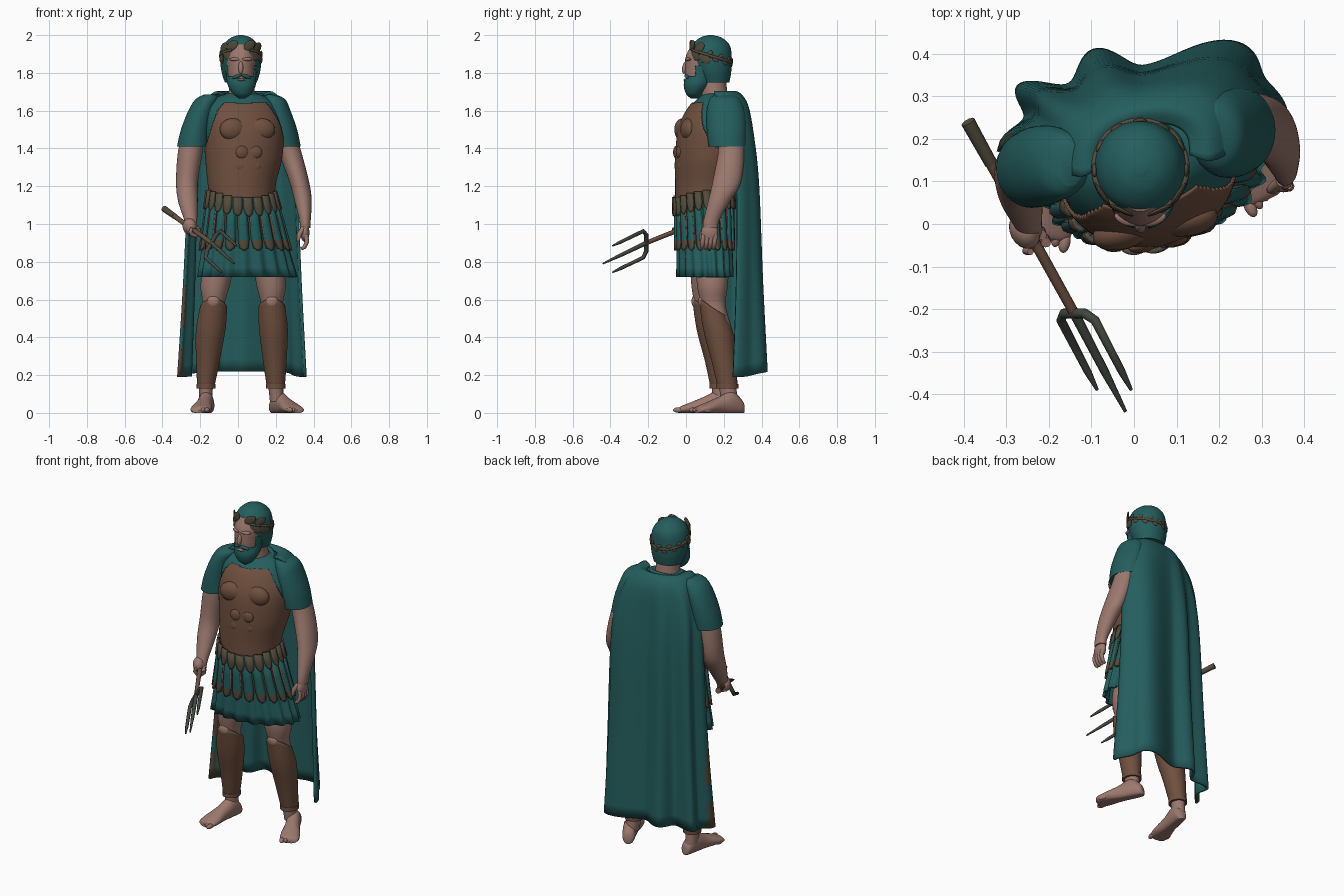
import bpy, bmesh, math
from math import sin, cos, pi
from mathutils import Vector, Matrix

cube = bpy.data.objects.get("Cube")
if cube:
    bpy.data.objects.remove(cube)


def material(name, r, g, b):
    m = bpy.data.materials.new(name)
    m.use_nodes = True
    m.diffuse_color = (r, g, b, 1)
    m.node_tree.nodes["Principled BSDF"].inputs["Base Color"].default_value = (r, g, b, 1)
    return m


TEAL = material("teal cloth", .018, .11, .11)
BROWN = material("brown leather", .16, .08, .05)
SKIN = material("skin", .33, .19, .155)
OLIVE = material("olive bronze", .085, .07, .045)
STEEL = material("dark grey green metal", .055, .065, .05)


def finish(ob, *mats):
    for m in mats:
        ob.data.materials.append(m)
    bpy.ops.object.select_all(action='DESELECT')
    ob.select_set(True)
    bpy.context.view_layer.objects.active = ob
    bpy.ops.object.shade_smooth_by_angle(angle=math.radians(50))
    return ob


def spline_rows(rows, steps):
    """Smooth a list of tuples with a Catmull-Rom curve."""
    out = []
    for i in range(len(rows) - 1):
        p = [Vector(rows[max(0, min(len(rows) - 1, i + k))]) for k in (-1, 0, 1, 2)]
        for s in range(steps):
            t = s / steps
            out.append(p[1] + ((p[2] - p[0]) * t + (2 * p[0] - 5 * p[1] + 4 * p[2] - p[3]) * t * t
                               + (3 * p[1] - p[0] - 3 * p[2] + p[3]) * t ** 3) / 2)
    return out + [Vector(rows[-1])]


def skin_rings(name, rings, mats, closed=True, cap=True, keep=None, thick=0, paint=None):
    """Bridge rings of points into a surface."""
    bm = bmesh.new()
    grid = [[bm.verts.new(p) for p in ring] for ring in rings]
    n = len(grid[0])
    for a, b in zip(grid, grid[1:]):
        for i in range(n if closed else n - 1):
            j = (i + 1) % n
            bm.faces.new((a[i], a[j], b[j], b[i]))
    if cap:
        bm.faces.new(grid[0])
        bm.faces.new(grid[-1])
    bmesh.ops.recalc_face_normals(bm, faces=bm.faces)
    if paint:
        for f in bm.faces:
            f.material_index = paint(f.calc_center_median())
    if keep:
        bad = [f for f in bm.faces if not keep(f.calc_center_median())]
        bmesh.ops.delete(bm, geom=bad, context='FACES')
    me = bpy.data.meshes.new(name)
    bm.to_mesh(me)
    bm.free()
    ob = bpy.data.objects.new(name, me)
    bpy.context.collection.objects.link(ob)
    if thick:
        ob.modifiers.new("thickness", 'SOLIDIFY').thickness = thick
    return finish(ob, *mats)


def loft(name, rows, mats, turn=0, grow=0, seg=40, steps=5, **kw):
    """Rows are x, y, z, half width, half depth."""
    rot = Matrix.Rotation(turn, 3, 'Z')
    rings = []
    for x, y, z, rx, ry in spline_rows(rows, steps):
        rings.append([Vector((x, y, z)) + rot @ Vector(((rx + grow) * cos(2 * pi * i / seg),
                      (ry + grow) * sin(2 * pi * i / seg), 0)) for i in range(seg)])
    return skin_rings(name, rings, mats, **kw)


def ball(name, loc, size, mat, rot=(0, 0, 0)):
    bpy.ops.mesh.primitive_uv_sphere_add(segments=20, ring_count=12, radius=1, location=loc, rotation=rot)
    ob = bpy.context.object
    ob.name = name
    ob.scale = size
    return finish(ob, mat)


def tube(name, pts, radii, mat):
    cu = bpy.data.curves.new(name, 'CURVE')
    cu.dimensions = '3D'
    cu.bevel_depth = 1
    cu.bevel_resolution = 3
    cu.use_fill_caps = True
    sp = cu.splines.new('POLY')
    sp.points.add(len(pts) - 1)
    for p, co, r in zip(sp.points, pts, radii):
        p.co = (*co, 1)
        p.radius = r
    sp.use_smooth = True
    cu.materials.append(mat)
    ob = bpy.data.objects.new(name, cu)
    bpy.context.collection.objects.link(ob)


# Torso, tunic and muscled cuirass
TURN = .2
body = [(.025, .09, 1.04, .16, .138), (.02, .1, 1.2, .172, .148), (.03, .12, 1.35, .197, .168),
        (.03, .13, 1.5, .205, .163), (.02, .145, 1.6, .19, .135), (.02, .16, 1.66, .155, .1),
        (.02, .16, 1.69, .08, .07)]
loft("tunic", body, [TEAL], TURN)


def on_cuirass(c):
    side = abs(c.x - .03)
    if c.z < 1.09 + .45 * side or c.z > 1.645 - .1 * max(0, .08 - side):
        return False
    armhole = ((c.z - 1.56) / .17) ** 2 + ((c.y - .17 - .2 * c.x) / .13) ** 2
    return armhole > 1 and (c.z < 1.5 or c.y < .12 + .2 * c.x)


loft("cuirass", body, [BROWN], TURN, grow=.008, seg=144, steps=12, cap=False, keep=on_cuirass, thick=.01)
facing = Matrix.Rotation(TURN, 3, 'Z')


def muscle(name, x, depth, z, size):
    ball(name, Vector((.025, .115, z)) + facing @ Vector((x, -depth, 0)), size, BROWN, (0, 0, TURN - x))


for s in (-1, 1):
    muscle("chest_muscle", s * .075, .12, 1.5, (.075, .042, .06))
    for z in (1.24, 1.31, 1.38):
        muscle("belly_muscle", s * .036, .148 + .1 * (z - 1.24), z, (.035, .016, .034))


# Skirt with pleats, hanging strips and tabs
def skirt_point(a, z, out=0):
    t = (1.14 - z) / .42
    p = Vector(((.172 + .09 * t + out) * cos(a), (.14 - .002 * t + out) * sin(a), 0))
    p.rotate(Matrix.Rotation(TURN, 3, 'Z'))
    return p + Vector((.02 + .03 * t, .095 + .005 * t, z))


rings = []
for k in range(9):
    t = k / 8
    rings.append([skirt_point(2 * pi * i / 144, 1.14 - .42 * t, .01 * t * cos(2 * pi * i / 8))
                  for i in range(144)])
skin_rings("skirt", rings, [TEAL], cap=False, thick=.012)


def strips(name, count, rows, out, mats, dip=0, paint=None):
    for k in range(count):
        a = 2 * pi * (k + .5) / count
        drop = dip * max(0, -sin(a)) ** 2
        pts = [[skirt_point(a + s * w, z - drop, out + .006 * (1 - s * s)) for s in (-1, -.5, 0, .5, 1)]
               for z, w in rows]
        skin_rings(name, pts, mats, closed=False, cap=False, thick=.012, paint=paint)


strips("skirt_strip", 20, [(1.14, .11), (1.0, .115), (.915, .12), (.9, .12), (.875, .1), (.86, .03)],
       .014, [TEAL, OLIVE], paint=lambda c: int(c.z < .915))
strips("strip_edging", 20, [(1.13, .135), (.92, .138), (.87, .1)], .007, [BROWN])
strips("waist_tab", 22, [(1.18, .13), (1.12, .13), (1.095, .1), (1.08, .03)], .021, [OLIVE], dip=.04)

# Sleeves and arms
loft("right_sleeve", [(-.15, .14, 1.685, .03, .05), (-.165, .14, 1.66, .06, .075), (-.195, .14, 1.6, .068, .09),
     (-.225, .135, 1.5, .077, .095), (-.24, .13, 1.41, .083, .092)], [TEAL])
loft("left_sleeve", [(.17, .2, 1.685, .03, .05), (.19, .205, 1.66, .06, .08), (.21, .21, 1.6, .068, .1),
     (.235, .215, 1.5, .078, .105), (.25, .22, 1.41, .082, .1)], [TEAL])
loft("right_arm", [(-.22, .14, 1.55, .05, .06), (-.25, .135, 1.4, .065, .07), (-.27, .12, 1.23, .058, .068),
     (-.265, .07, 1.12, .052, .055), (-.25, .01, 1.02, .034, .036), (-.245, -.01, .98, .03, .034)], [SKIN])
loft("left_arm", [(.23, .22, 1.55, .05, .06), (.27, .24, 1.4, .06, .068), (.325, .215, 1.22, .052, .075),
     (.345, .175, 1.12, .045, .058), (.355, .135, 1.02, .03, .042), (.355, .13, .98, .028, .04)], [SKIN])

# Trident
butt, neck = Vector((-.39, .24, 1.08)), Vector((-.14, -.21, .9))
tip = Vector((-.02, -.44, .79))
tube("trident_shaft", [butt, neck], [.014, .012], BROWN)
tube("shaft_end", [butt, butt.lerp(neck, .22)], [.017, .015], OLIVE)
tube("middle_tine", [neck, neck.lerp(tip, .6), tip], [.012, .01, .004], STEEL)
for s in (-1, 1):
    off = Vector((.04, 0, .07)) * s
    end = neck.lerp(tip, .78) + off
    tube("side_tine", [neck, neck + off * .6, neck.lerp(tip, .07) + off, neck.lerp(tip, .6) + off, end],
         [.012, .012, .011, .009, .004], STEEL)

# Hands
grip = butt.lerp(neck, .58)
along = (neck - butt).normalized()
ball("right_palm", grip + Vector((-.012, .005, .012)), (.034, .045, .042), SKIN, (.4, 0, .5))
for k in range(4):
    c = grip + along * (.022 * k - .03)
    side = along.cross(Vector((0, 0, 1))).normalized()
    up = side.cross(along)
    tube("right_finger", [c + (side * cos(a) + up * sin(a)) * .026 for a in (2.6, 3.5, 4.4, 5.3, 6.2, 7)],
         [.012, .013, .013, .012, .011, .008], SKIN)
ball("left_palm", (.354, .125, .955), (.024, .045, .05), SKIN)
for k in range(4):
    y = .093 + .021 * k
    tube("left_finger", [(.36, y, .94), (.365, y - .005, .905), (.352, y - .008, .878), (.335, y - .01, .868)],
         [.013, .012, .011, .007], SKIN)
tube("left_thumb", [(.345, .1, .98), (.325, .082, .945), (.318, .08, .91)], [.014, .013, .008], SKIN)


# Legs, greaves and feet
def leg(side, rows, heel, toe):
    loft(side + "_leg", rows, [SKIN])
    kx, ky, kz, kr, kd = rows[2]
    shin = rows[3:-1]
    top = (kx, ky, .555, kr + .006, kd + .004)
    ob = loft(side + "_greave", [top] + shin, [BROWN], grow=.008, cap=False, thick=.01)
    for v in ob.data.vertices:
        v.co.z += max(0, v.co.z - .4) * (ky - v.co.y) * 4
    x, y, z, rx, ry = shin[-1]
    loft(side + "_ankle_band", [(x, y, z + d, rx, ry) for d in (.012, 0, -.012)], [BROWN], grow=.012)
    ball(side + "_kneecap", (kx, ky - kd + .006, kz + .02), (.034, .022, .035), SKIN)
    heel, toe = Vector(heel), Vector(toe)
    d = (toe - heel).normalized()
    w = d.cross(Vector((0, 0, 1)))
    rings = []
    for t, half, h in spline_rows([(0, .01, .03), (.05, .032, .07), (.25, .04, .115), (.5, .043, .085),
                                   (.75, .055, .055), (.92, .05, .035), (.96, .03, .02)], 5):
        c = heel.lerp(toe, t)
        rings.append([c + w * half * cos(2 * pi * i / 24)
                      + Vector((0, 0, h * max(0, .45 + .55 * sin(2 * pi * i / 24)))) for i in range(24)])
    skin_rings(side + "_foot", rings, [SKIN])
    inner = 1 if w.x * heel.x < 0 else -1
    for k in range(5):
        p = heel.lerp(toe, .95 - .035 * k) + w * inner * (.04 - .021 * k)
        ball(side + "_toe", p + Vector((0, 0, .015)), (.014 - .001 * k, .026, .014), SKIN,
             (0, 0, math.atan2(-d.x, d.y)))


leg("right", [(-.09, .11, .85, .08, .09), (-.12, .11, .68, .078, .082), (-.13, .11, .57, .058, .065),
    (-.145, .135, .44, .07, .072), (-.16, .165, .27, .054, .056), (-.17, .18, .14, .038, .044),
    (-.17, .185, .06, .035, .045)], (-.155, .24, 0), (-.205, -.05, 0))
leg("left", [(.15, .14, .85, .08, .09), (.175, .14, .68, .078, .082), (.18, .145, .57, .058, .065),
    (.188, .17, .44, .068, .072), (.195, .2, .27, .054, .056), (.2, .22, .14, .04, .046),
    (.205, .23, .06, .036, .045)], (.185, .305, 0), (.315, .045, 0))

# Cape draped from the shoulders in deep folds
rings = []
for z, w, yf, yb, amp in spline_rows([(1.69, .1, .15, .235, 0), (1.7, .155, .13, .275, 0),
                                      (1.63, .215, .16, .325, .004), (1.45, .265, .215, .35, .01),
                                      (1.2, .285, .235, .37, .015), (.7, .305, .23, .385, .022),
                                      (.22, .33, .21, .405, .03)], 5):
    ring = []
    for i in range(97):
        a = pi * (i / 96 - .5)
        fold = amp * (cos(9.7 * (a + .35)) if a < -.026 else cos(5 * (a - .602)))
        x = w * sin(a)
        ring.append((.03 + x + fold * sin(a), yf + (yb - yf) * cos(a) ** .6 + fold * cos(a) + .12 * x,
                     z - amp * sin(a) ** 4))
    rings.append(ring)
skin_rings("cape", rings, [TEAL, OLIVE], closed=False, cap=False, thick=.016,
           paint=lambda c: int(c.x < -.26 and c.y < .215 and (c.z < .4 or .5 < c.z < .65)))

# Neck, collar and face
loft("neck", [(.02, .16, 1.62, .085, .075), (.02, .15, 1.69, .07, .07), (.018, .14, 1.8, .065, .068)], [SKIN])
tube("collar", [(.02 + .095 * cos(a), .15 + .085 * sin(a), 1.665 + .025 * sin(a))
                for a in [2 * pi * k / 32 for k in range(33)]], [.014] * 33, TEAL)
loft("face", [(.015, .1, 1.72, .05, .07), (.015, .09, 1.77, .07, .09), (.015, .09, 1.83, .076, .095),
     (.015, .1, 1.89, .08, .1), (.015, .11, 1.95, .06, .08)], [SKIN])
ball("nose", (.015, -.006, 1.828), (.013, .014, .034), SKIN, (-.2, 0, 0))
for s in (-1, 1):
    ball("brow", (.015 + s * .03, .012, 1.872), (.032, .016, .01), SKIN, (0, 0, s * .3))
    ball("moustache", (.018 + s * .022, .006, 1.782), (.03, .014, .01), TEAL, (0, s * .35, s * .2))
ball("lower_lip", (.018, -.001, 1.763), (.024, .012, .007), SKIN)
loft("beard", [(.022, .045, 1.665, .015, .02), (.022, .045, 1.69, .05, .045), (.02, .06, 1.735, .074, .072),
     (.017, .08, 1.785, .08, .082), (.015, .1, 1.84, .088, .09)], [TEAL], cap=False, seg=96, steps=10, thick=-.01,
     keep=lambda c: c.y < .15 and (c.z < 1.768 or c.y > .05 or (c.z < 1.78 and abs(c.x - .018) > .035)))

# Hair and wreath
loft("hair", [(.015, .13, 2.0, .012, .012), (.015, .132, 1.985, .055, .06), (.015, .132, 1.945, .092, .1),
     (.015, .134, 1.88, .108, .108), (.015, .145, 1.81, .103, .095), (.015, .155, 1.75, .085, .075)],
     [TEAL], seg=96, steps=8, keep=lambda c: c.z > 1.92 or c.y > .055)


def wreath_point(a):
    return Vector((.015 + .108 * cos(a), .132 + .11 * sin(a), 1.89 - .035 * sin(a)))


arc = [-.36 * pi + 1.72 * pi * k / 40 for k in range(41)]
tube("wreath_stem", [wreath_point(a) for a in arc], [.008] * 41, OLIVE)
for k, a in enumerate(arc[::2]):
    big = 2 if sin(a) < -.1 else 1
    ball("wreath_leaf", wreath_point(a) + Vector((0, 0, .012 * big * (-1) ** k)),
         (.006, .018 * big, .012 * big), OLIVE, (.6 * (-1) ** k, 0, a))
